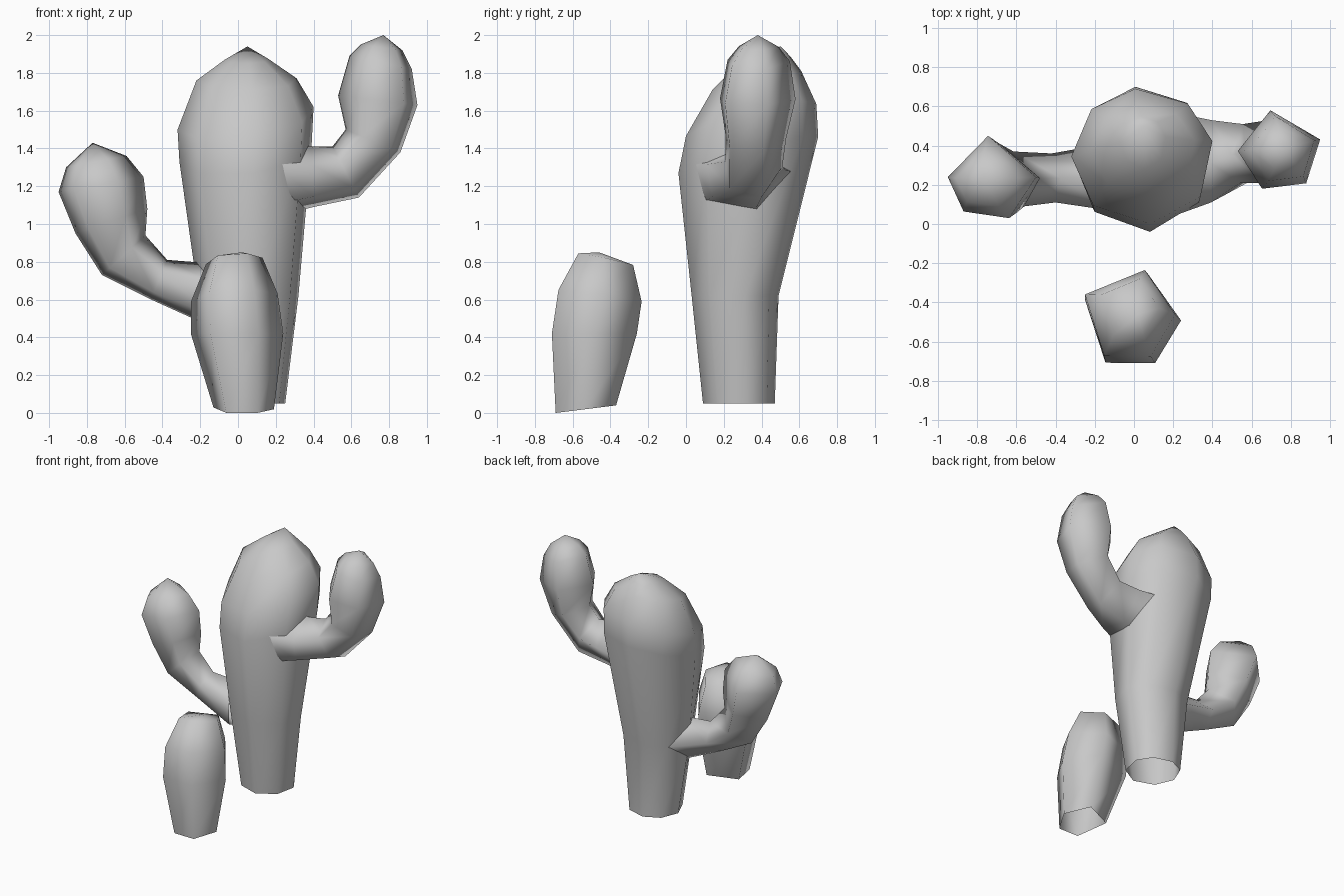
import bpy
import bmesh
from math import sin, cos, radians
from mathutils import Vector

default_cube = bpy.data.objects.get("Cube")
if default_cube:
    bpy.data.objects.remove(default_cube, do_unlink=True)

# Single plain grey for every part
grey = bpy.data.materials.new("plain_grey")
grey.use_nodes = True
colour = (0.58, 0.58, 0.58, 1)
grey.diffuse_color = colour
grey.node_tree.nodes["Principled BSDF"].inputs["Base Color"].default_value = colour


def stretch(values):
    """Remap values so that they span -1 to 1."""
    low, high = min(values), max(values)
    return [2 * (value - low) / (high - low) - 1 for value in values]


def make_stem(name, corner_angles, rings, tip):
    """Loft a faceted stem, open at its base and closed at its tip.

    Each ring gives its left and right ends as (x, z), its front and back
    as y values, and how much its back edge rises above its middle.
    """
    across = stretch([cos(radians(angle)) for angle in corner_angles])
    depth = stretch([sin(radians(angle)) for angle in corner_angles])
    sides = len(corner_angles)
    bm = bmesh.new()
    loops = []
    for (left_x, left_z), (right_x, right_z), front, back, rise in rings:
        middle_y = (front + back) / 2
        left = Vector((left_x, middle_y, left_z))
        right = Vector((right_x, middle_y, right_z))
        centre = (left + right) / 2
        half_width = (right - left) / 2
        half_depth = Vector((0, (back - front) / 2, rise))
        loops.append([bm.verts.new(centre + half_width * c + half_depth * s)
                      for c, s in zip(across, depth)])

    # Side faces between neighbouring rings
    for lower, upper in zip(loops, loops[1:]):
        for i in range(sides):
            j = (i + 1) % sides
            bm.faces.new((lower[i], lower[j], upper[j], upper[i]))

    # Fan that closes the tip
    peak = bm.verts.new(tip)
    last = loops[-1]
    for i in range(sides):
        bm.faces.new((last[i], last[(i + 1) % sides], peak))

    for face in bm.faces:
        face.smooth = True
    mesh = bpy.data.meshes.new(name)
    bm.to_mesh(mesh)
    bm.free()
    mesh.materials.append(grey)
    stem = bpy.data.objects.new(name, mesh)
    bpy.context.collection.objects.link(stem)
    return stem


# Tall main trunk, swelling towards a leaning top
make_stem("trunk", (13, 51, 96, 136, 180, 226, 276, 324), [
    ((-.13, .05), (.25, .05), .09, .47, 0),
    ((-.21, .62), (.32, .62), .03, .49, 0),
    ((-.31, 1.33), (.39, 1.4), -.04, .7, .1),
    ((-.32, 1.5), (.4, 1.6), 0, .69, .09),
    ((-.22, 1.76), (.31, 1.76), .14, .61, .05),
    ((-.07, 1.87), (.16, 1.87), .28, .55, .02),
], (.05, .5, 1.94))

# High arm on the left side, bending upwards
make_stem("left_arm", (16, 103, 180, 245, 309), [
    ((.2, 1.43), (.2, 1.04), .04, .57, 0),
    ((.39, 1.41), (.4, 1.09), .11, .53, 0),
    ((.5, 1.41), (.64, 1.14), .21, .51, 0),
    ((.57, 1.5), (.86, 1.38), .21, .53, 0),
    ((.53, 1.68), (.95, 1.63), .18, .58, 0),
    ((.59, 1.89), (.92, 1.82), .22, .55, 0),
    ((.65, 1.95), (.87, 1.92), .28, .49, 0),
], (.77, .38, 2))

# Low arm on the right side, bending upwards
make_stem("right_arm", (2, 95, 178, 230, 293), [
    ((-.15, .46), (-.12, .79), .07, .41, 0),
    ((-.46, .6), (-.375, .81), .11, .36, 0),
    ((-.72, .73), (-.49, .94), .09, .37, 0),
    ((-.86, .95), (-.48, 1.08), .06, .41, 0),
    ((-.95, 1.17), (-.5, 1.25), .03, .45, 0),
    ((-.91, 1.3), (-.59, 1.36), .09, .38, 0),
], (-.77, .24, 1.43))

# Short separate stem in front
make_stem("small_stem", (0, 69, 155, 240, 299), [
    ((-.13, .02), (.19, .02), -.69, -.37, .02),
    ((-.25, .42), (.24, .42), -.71, -.26, 0),
    ((-.25, .6), (.21, .63), -.675, -.235, -.03),
    ((-.17, .8), (.13, .82), -.57, -.28, -.03),
], (.02, -.46, .85))
